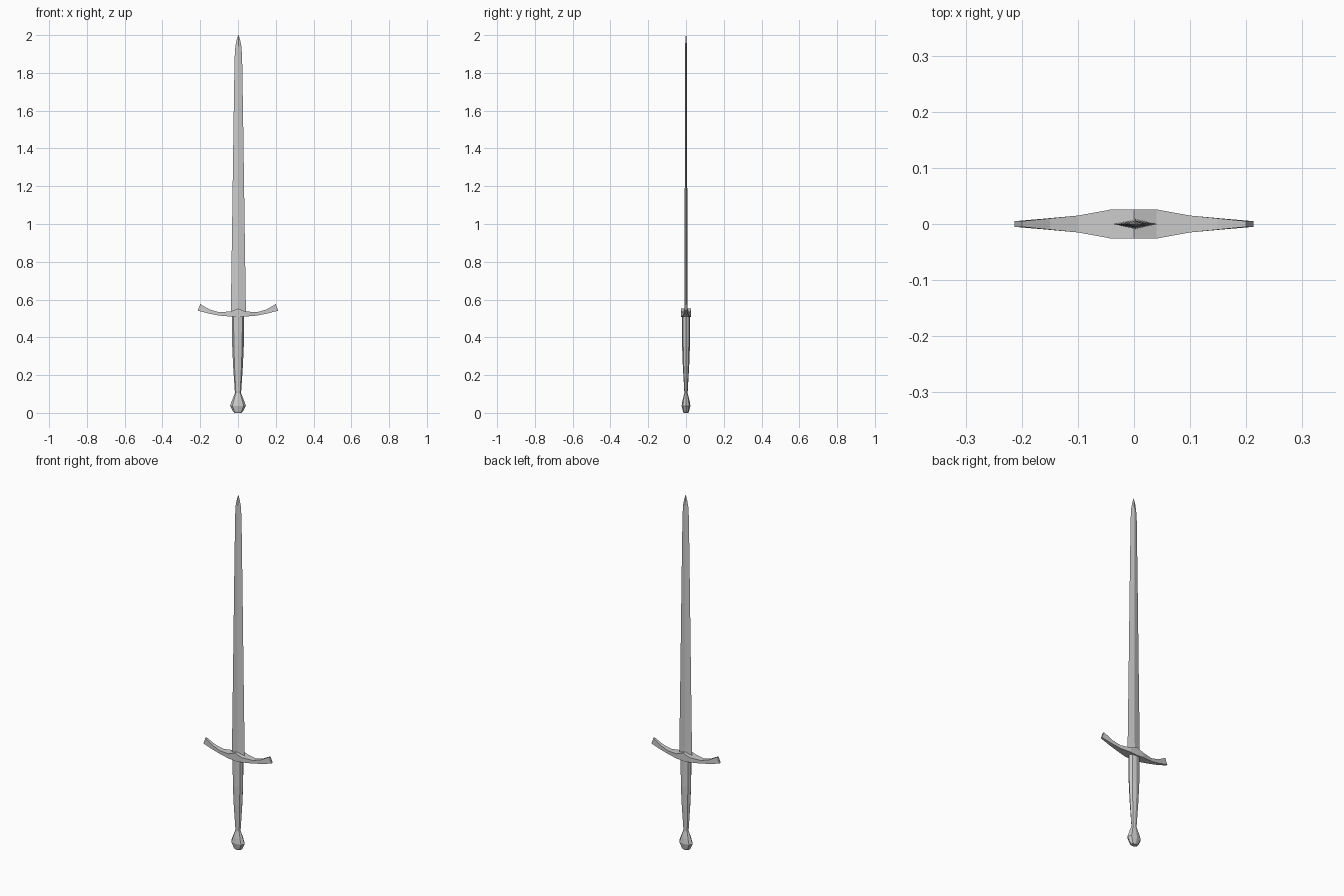
import bpy, bmesh
from math import cos, sin, pi

if "Cube" in bpy.data.objects:
    bpy.data.objects.remove(bpy.data.objects["Cube"])


def loft(name, rings):
    """Skin a list of equal-sized point rings and cap both ends."""
    bm = bmesh.new()
    loops = [[bm.verts.new(p) for p in ring] for ring in rings]
    n = len(loops[0])
    for a, b in zip(loops, loops[1:]):
        for i in range(n):
            j = (i + 1) % n
            bm.faces.new((a[i], a[j], b[j], b[i]))
    bm.faces.new(loops[0][::-1])
    bm.faces.new(loops[-1])
    bmesh.ops.recalc_face_normals(bm, faces=bm.faces)
    mesh = bpy.data.meshes.new(name)
    bm.to_mesh(mesh)
    bm.free()
    obj = bpy.data.objects.new(name, mesh)
    bpy.context.collection.objects.link(obj)
    return obj


def upright(name, sections, sides, cx=0.0):
    """Loft elliptical rings given as (z, half width, half depth)."""
    return loft(name, [[(cx + w * cos(2 * pi * i / sides),
                         d * sin(2 * pi * i / sides), z) for i in range(sides)]
                       for z, w, d in sections])


# Blade: flat diamond section, tapering to a short point
upright("blade", [(0.52, 0.040, 0.009), (0.60, 0.039, 0.008),
                  (1.00, 0.033, 0.007), (1.50, 0.026, 0.006),
                  (1.88, 0.020, 0.005), (1.94, 0.016, 0.005),
                  (1.975, 0.009, 0.003), (2.00, 0.001, 0.001)], 4, 0.002)

# Grip: faceted, slimmer towards the pommel
upright("grip", [(0.09, 0.015, 0.008), (0.13, 0.018, 0.010),
                 (0.25, 0.026, 0.017), (0.36, 0.031, 0.021),
                 (0.52, 0.033, 0.021)], 8)

# Pommel: faceted teardrop
upright("pommel", [(0.0, 0.019, 0.013), (0.007, 0.026, 0.016),
                   (0.037, 0.042, 0.023), (0.065, 0.032, 0.019),
                   (0.105, 0.016, 0.009)], 8)

# Crossguard stations: bottom x, bottom z, top x, top z, half depth
half = [(0.04, 0.510, 0.04, 0.537, 0.026), (0.10, 0.515, 0.10, 0.533, 0.015),
        (0.155, 0.526, 0.15, 0.547, 0.010), (0.213, 0.541, 0.200, 0.576, 0.005)]
stations = [(-a, b, -c, d, e) for a, b, c, d, e in reversed(half)]
stations += [(0, 0.507, 0, 0.552, 0.026)] + half
loft("crossguard", [[(bx, -d, bz), (bx, d, bz), (tx, d, tz), (tx, -d, tz)]
                    for bx, bz, tx, tz, d in stations])
